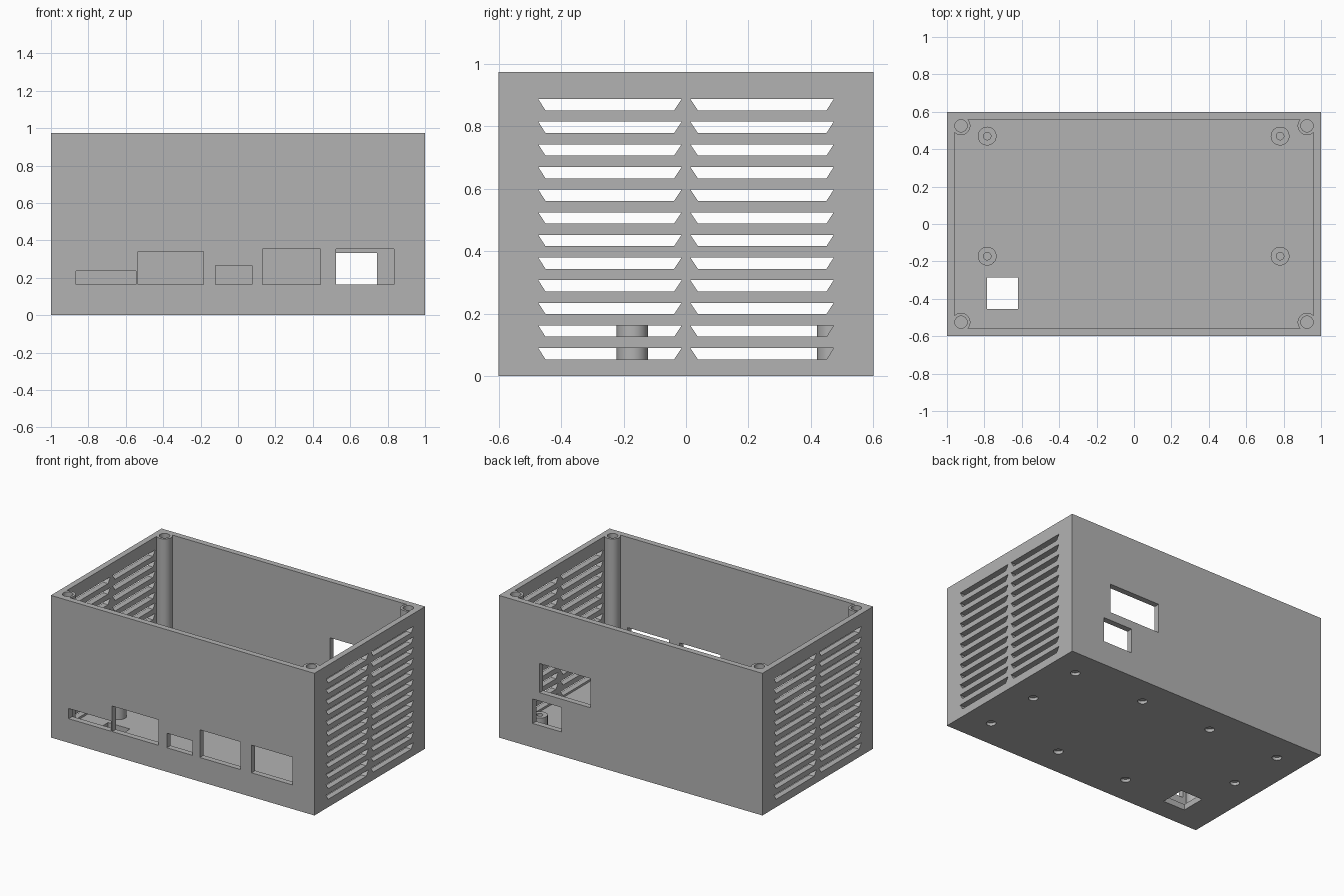
import bpy
import bmesh
from mathutils import Matrix, Vector

cube = bpy.data.objects.get("Cube")
if cube:
    bpy.data.objects.remove(cube, do_unlink=True)

W, D, H = 1.0, 0.6, 0.975      # half width, half depth, height
WALL, FLOOR = 0.04, 0.04
BOARD_Z = 0.165                # height of the standoffs and connector sills

grey = bpy.data.materials.new("grey plastic")
grey.use_nodes = True
grey.diffuse_color = (0.45, 0.45, 0.45, 1)
grey.node_tree.nodes["Principled BSDF"].inputs["Base Color"].default_value = (0.45, 0.45, 0.45, 1)


def add_box(bm, x0, x1, y0, y1, z0, z1):
    size = Matrix.Diagonal((x1 - x0, y1 - y0, z1 - z0, 1))
    mid = Matrix.Translation(((x0 + x1) / 2, (y0 + y1) / 2, (z0 + z1) / 2))
    bmesh.ops.create_cube(bm, size=1, matrix=mid @ size)


def add_cylinder(bm, x, y, r, z0, z1):
    bmesh.ops.create_cone(bm, cap_ends=True, segments=40, radius1=r, radius2=r,
                          depth=z1 - z0, matrix=Matrix.Translation((x, y, (z0 + z1) / 2)))


def add_slot(bm, side, flip, z):
    # Trapezoid prism through one side wall
    outline = [(0.038, z), (0.45, z), (0.473, z + 0.036), (0.014, z + 0.036)]
    x = side * (W - WALL - 0.02)
    face = bm.faces.new([bm.verts.new((x, flip * y, h)) for y, h in outline])
    out = bmesh.ops.extrude_face_region(bm, geom=[face])["geom"]
    bmesh.ops.translate(bm, vec=Vector((side * 0.08, 0, 0)),
                        verts=[v for v in out if isinstance(v, bmesh.types.BMVert)])


def make_object(bm, name):
    bmesh.ops.recalc_face_normals(bm, faces=bm.faces)
    mesh = bpy.data.meshes.new(name)
    bm.to_mesh(mesh)
    bm.free()
    mesh.materials.append(grey)
    obj = bpy.data.objects.new(name, mesh)
    bpy.context.collection.objects.link(obj)
    return obj


def combine(target, bm, operation):
    tool = make_object(bm, "cutter")
    tool.hide_render = True
    mod = target.modifiers.new("boolean", 'BOOLEAN')
    mod.operation, mod.solver, mod.object = operation, 'EXACT', tool
    bpy.context.view_layer.objects.active = target
    bpy.ops.object.modifier_apply(modifier=mod.name)
    bpy.data.objects.remove(tool, do_unlink=True)


posts = [(sx * 0.925, sy * 0.525) for sx in (-1, 1) for sy in (-1, 1)]
standoffs = [(x, y) for x in (-0.785, 0.781) for y in (-0.172, 0.47)]

# Open tray
bm = bmesh.new()
add_box(bm, -W, W, -D, D, 0, H)
enclosure = make_object(bm, "enclosure")
bm = bmesh.new()
add_box(bm, -W + WALL, W - WALL, -D + WALL, D - WALL, FLOOR, H + 0.1)
combine(enclosure, bm, 'DIFFERENCE')

# Corner screw posts and board standoffs
bm = bmesh.new()
for x, y in posts:
    add_cylinder(bm, x, y, 0.05, FLOOR / 2, H)
for x, y in standoffs:
    add_cylinder(bm, x, y, 0.05, FLOOR / 2, BOARD_Z)
combine(enclosure, bm, 'UNION')

# Screw bores
bm = bmesh.new()
for x, y in posts:
    add_cylinder(bm, x, y, 0.033, H - 0.3, H + 0.05)
for x, y in standoffs:
    add_cylinder(bm, x, y, 0.02, FLOOR + 0.02, BOARD_Z + 0.05)
# Shallow round pockets underneath, around the edge of the base
for i in range(4):
    for j in range(3):
        inner = i in (1, 2) and j == 1
        if not inner and (i, j) != (0, 0):
            add_cylinder(bm, -0.81 + 0.54 * i, -0.403 + 0.403 * j, 0.03, -0.02, 0.02)
combine(enclosure, bm, 'DIFFERENCE')

# Connector windows in the front: left, right, top
bm = bmesh.new()
for x0, x1, top in [(-0.865, -0.545, 0.235), (-0.535, -0.185, 0.34), (-0.12, 0.075, 0.265),
                    (0.13, 0.44, 0.355), (0.523, 0.835, 0.355)]:
    add_box(bm, x0, x1, -D - 0.05, -D + WALL + 0.02, BOARD_Z, top)
# Back windows and the floor opening
add_box(bm, 0.523, 0.743, D - WALL - 0.02, D + 0.05, BOARD_Z, 0.333)
add_box(bm, 0.305, 0.692, D - WALL - 0.02, D + 0.05, 0.39, 0.59)
add_box(bm, -0.786, -0.62, -0.455, -0.285, -0.05, FLOOR + 0.05)
combine(enclosure, bm, 'DIFFERENCE')

# Ventilation slots in both sides
bm = bmesh.new()
for side in (-1, 1):
    for flip in (-1, 1):
        for row in range(12):
            add_slot(bm, side, flip, 0.054 + 0.0725 * row)
combine(enclosure, bm, 'DIFFERENCE')

# Flat walls, smooth round posts
bpy.ops.object.select_all(action='DESELECT')
enclosure.select_set(True)
bpy.context.view_layer.objects.active = enclosure
bpy.ops.object.shade_smooth_by_angle(angle=0.52)
